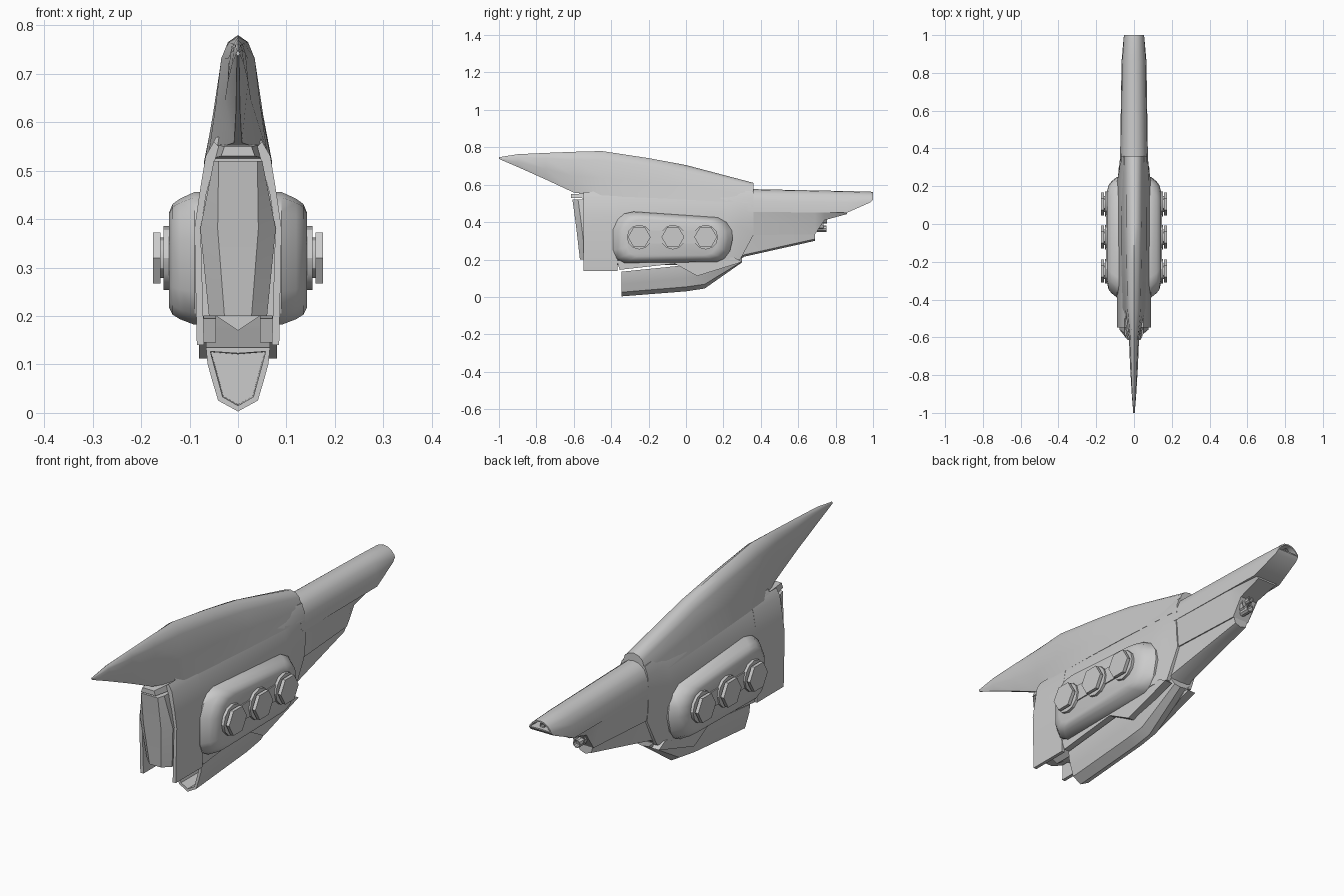
import bpy, bmesh
from math import cos, sin, pi, radians
from mathutils import Vector

if "Cube" in bpy.data.objects:
    bpy.data.objects.remove(bpy.data.objects["Cube"])


def skin(name, rings, mirror=False, hollow=None, smooth=30):
    """Loft closed rings with caps; hollow = (cap index, rim, depth)."""
    bm = bmesh.new()
    rv = [[bm.verts.new(p) for p in r] for r in rings]
    n = len(rv[0])
    for a, b in zip(rv, rv[1:]):
        for i in range(n):
            bm.faces.new((a[i], a[(i + 1) % n], b[(i + 1) % n], b[i]))
    caps = [bm.faces.new(rv[0]), bm.faces.new(rv[-1])]
    bmesh.ops.recalc_face_normals(bm, faces=bm.faces)
    if hollow:
        f = caps[hollow[0]]
        bmesh.ops.inset_individual(bm, faces=[f], thickness=hollow[1])
        bmesh.ops.inset_individual(bm, faces=[f], thickness=0.002, depth=-hollow[2])
    me = bpy.data.meshes.new(name)
    bm.to_mesh(me)
    bm.free()
    ob = bpy.data.objects.new(name, me)
    bpy.context.collection.objects.link(ob)
    bpy.ops.object.select_all(action='DESELECT')
    ob.select_set(True)
    bpy.context.view_layer.objects.active = ob
    bpy.ops.object.shade_smooth_by_angle(angle=radians(smooth))
    if mirror:
        ob.modifiers.new("Mirror", 'MIRROR')
    return ob


def sections(name, stations, **kw):
    """Symmetric loft along y from half profiles running top to bottom."""
    rings = []
    for y, half in stations:
        left = [(-x, z) for x, z in reversed(half) if x > 0]
        rings.append([(x, y, z) for x, z in list(half) + left])
    return skin(name, rings, **kw)


def outline(name, pts, levels, **kw):
    """Extrude a (y, z) outline along x, moved inwards by an amount per level."""
    c = Vector((sum(p[0] for p in pts) / len(pts), sum(p[1] for p in pts) / len(pts)))
    rings = []
    for x, inset in levels:
        ring = []
        for p in pts:
            d = Vector(p) - c
            q = c + d * (1 - inset / d.length)
            ring.append((x, q.x, q.y))
        rings.append(ring)
    return skin(name, rings, **kw)


def circle(cy, cz, r, n, phase=0):
    return [(cy + r * cos(2 * pi * i / n + phase), cz + r * sin(2 * pi * i / n + phase)) for i in range(n)]


# Swept dorsal fin with pointed nose
fin = []
for y, zt, zb, w, wb in [(-1, .747, .738, .004, .002), (-.9, .763, .695, .012, .003),
                         (-.75, .77, .628, .021, .004), (-.6, .776, .558, .027, .008),
                         (-.45, .78, .54, .046, .06), (-.2, .742, .53, .052, .067),
                         (0, .705, .52, .055, .07), (.36, .61, .5, .057, .07)]:
    h = zt - zb
    fin.append((y, [(0, zt), (.45 * w, zt - .06 * h), (.75 * w, zt - .2 * h),
                    (w, zt - .6 * h), (wb, zb), (0, zb)]))
sections("dorsal_fin", fin, smooth=40)

# Main hull
hull = [(0, .57), (.045, .57), (.066, .53), (.08, .45), (.09, .38), (.084, .2), (0, .2)]
sections("hull", [
    (-.5, hull), (.22, hull),
    (.29, [(0, .57), (.05, .57), (.067, .53), (.077, .45), (.08, .38), (.065, .2), (0, .2)]),
    (.36, [(0, .57), (.055, .565), (.068, .53), (.073, .45), (.072, .4), (.065, .33), (0, .33)])])

# Side plates flanking the front recess
plate = [(.05, .56), (.067, .53), (.08, .45), (.09, .38), (.085, .14),
         (.07, .14), (.077, .38), (.066, .45), (.04, .55)]
skin("side_plate", [[(x, y, z) for x, z in plate] for y in (-.548, -.365)], mirror=True)

# Front panel and its lip
rings = []
for z, y, w, c in [(.2, -.567, .06, .028), (.38, -.588, .078, .042), (.52, -.607, .05, .04)]:
    rings.append([(-w, y + .03, z), (-c, y, z), (c, y, z), (w, y + .03, z), (w, -.49, z), (-w, -.49, z)])
skin("front_panel", rings)
sections("panel_lip", [(-.615, [(0, .55), (.028, .55), (.035, .53), (0, .53)]),
                       (-.49, [(0, .555), (.048, .555), (.055, .525), (0, .525)])])

# Bulging side pods
pod = [(-.39, .25), (-.39, .36), (-.365, .415), (-.33, .445), (-.28, .456), (.17, .425),
       (.215, .4), (.245, .355), (.25, .31), (.235, .245), (.205, .205), (.165, .187),
       (-.33, .182), (-.37, .205)]
outline("side_pod", pod, [(.07, 0), (.09, 0), (.12, .025), (.135, .045), (.142, .075)], mirror=True, smooth=35)
outline("bolt_strip", [(-.27, .285), (-.27, .355), (.125, .355), (.125, .285)],
        [(.13, 0), (.147, 0)], mirror=True)

# Three hexagonal bolts per side
for i, y in enumerate((-.25, -.07, .105)):
    for part, r, x0, x1, n in [("base", .066, .135, .154, 12), ("neck", .042, .15, .165, 12),
                               ("head", .061, .160, .175, 6)]:
        outline(f"bolt_{part}_{i + 1}", circle(y, .32, r, n), [(x0, 0), (x1, 0)], mirror=True)

# Ventral keel, hollow at the front, with wing plates
keel = []
for y, zt, zb, s in [(-.345, .135, .003, 1), (0, .17, .03, 1), (.1, .18, .045, .95), (.3, .21, .185, .75)]:
    h = zt - zb
    keel.append((y, [(0, zt), (.066 * s, zt), (.063 * s, zb + .75 * h), (.054 * s, zb + .5 * h),
                     (.041 * s, zb + .17 * h), (0, zb)]))
sections("keel", keel, hollow=(0, .012, .12))
skin("keel_top", [[(x, y, z) for x, z in [(-.06, .21), (0, .17), (.06, .21)]] for y in (-.5, .1)])
wing = [(-.37, .195), (-.05, .21), (.26, .21), (.3, .187), (.06, .112), (-.06, .178), (-.355, .145)]
skin("keel_wing", [[(x, y, z) for y, z in wing] for x in (.045, .081)], mirror=True)

# Rear barrel cover
sections("barrel_cover", [
    (.33, [(0, .577), (.025, .573), (.052, .553), (.068, .515), (.074, .455), (0, .455)]),
    (.86, [(0, .566), (.024, .562), (.048, .543), (.062, .505), (.066, .45), (0, .45)]),
    (.985, [(0, .563), (.023, .558), (.042, .542), (.053, .52), (.055, .505), (0, .505)]),
    (1, [(0, .56), (.022, .556), (.04, .542), (.05, .53), (.053, .52), (0, .52)])],
    hollow=(1, .006, .06), smooth=40)

# Lower jaw and rail under the barrel
sections("lower_jaw", [
    (.28, [(0, .46), (.075, .46), (.066, .33), (0, .33)]),
    (.69, [(0, .455), (.066, .455), (.04, .335), (0, .335)]),
    (.74, [(0, .453), (.064, .453), (.04, .41), (0, .41)]),
    (.86, [(0, .452), (.055, .452), (.045, .443), (0, .443)])])
sections("lower_rail", [
    (.275, [(0, .335), (.062, .335), (.055, .2), (0, .19)]),
    (.31, [(0, .335), (.06, .335), (.05, .225), (0, .215)]),
    (.69, [(0, .338), (.036, .338), (.028, .31), (0, .3)])])

# Small muzzles at the rear
for name, z, r, y0, y1 in [("jaw_muzzle", .385, .03, .68, .735), ("jaw_nozzle", .365, .018, .7, .75),
                           ("upper_nozzle", .405, .014, .7, .755), ("barrel_nozzle", .535, .012, .92, .985)]:
    skin(name, [[(a, y, b) for a, b in circle(0, z, r, 10)] for y in (y0, y1)], hollow=(1, .004, .02))
